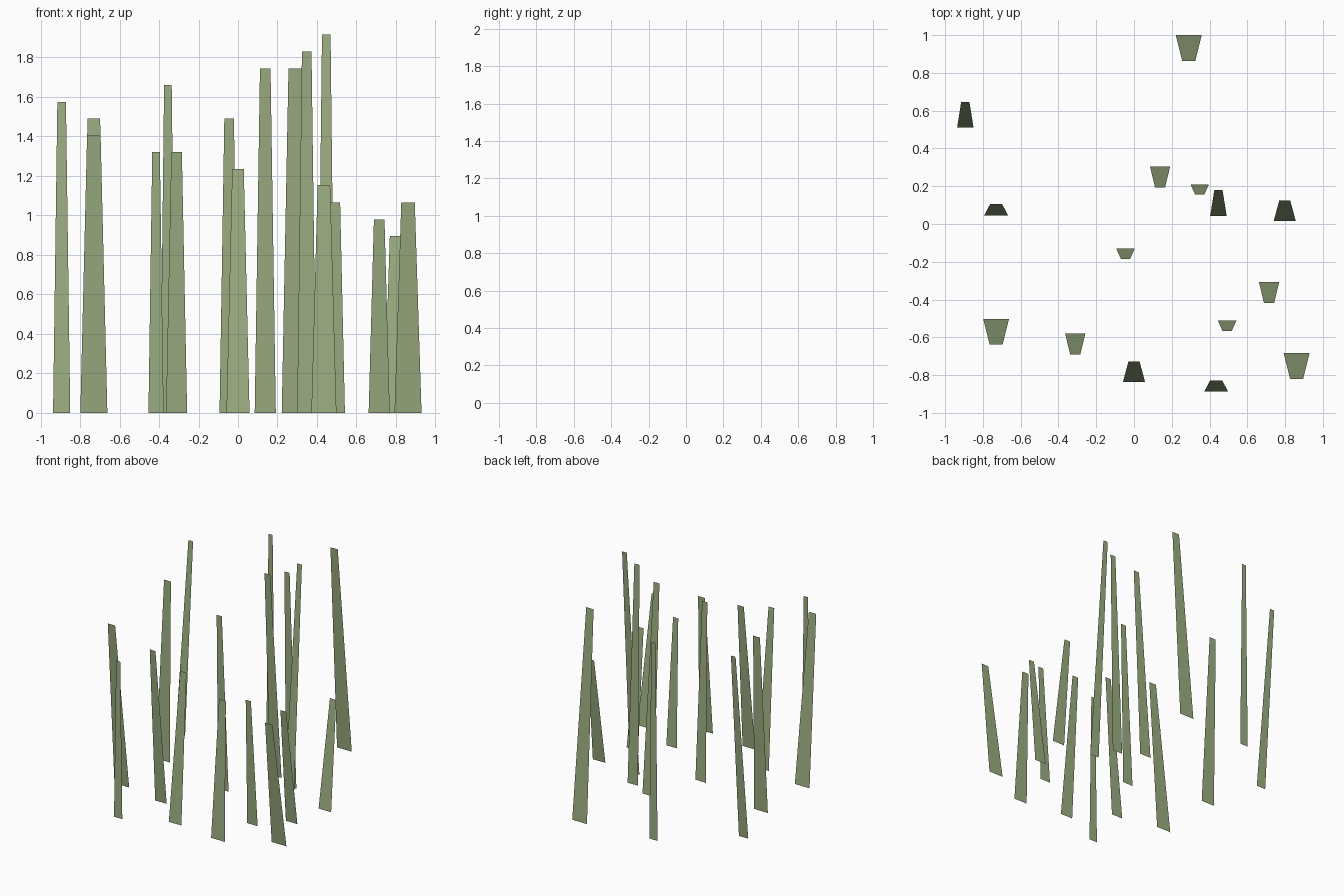
import bpy

# Grass material
mat = bpy.data.materials.new("grass_green")
mat.diffuse_color = (0.33, 0.42, 0.22, 1)

# Blade types: base width -> (forward/back lean of the tip in y)
LEAN = {0.077: 0.0, 0.087: 0.137, 0.097: -0.055, 0.107: -0.111,
        0.117: 0.109, 0.127: 0.06, 0.137: -0.137}

# Blades: x, base y, height, base width
BLADES = [
    (-0.355, 0.94, 1.66, 0.077), (-0.415, -1.00, 1.32, 0.077),
    (-0.893, 0.51, 1.575, 0.087), (0.447, 0.043, 1.915, 0.087),
    (0.348, 0.21, 1.83, 0.097), (-0.045, -0.13, 1.49, 0.097),
    (0.493, -0.512, 1.065, 0.097),
    (0.138, 0.305, 1.745, 0.107), (0.715, -0.308, 0.98, 0.107),
    (-0.311, -0.58, 1.32, 0.107),
    (0.798, 0.015, 0.895, 0.117), (0.0, -0.836, 1.235, 0.117),
    (-0.73, 0.045, 1.49, 0.127), (0.435, -0.888, 1.155, 0.127),
    (0.29, 1.0, 1.745, 0.137), (-0.73, -0.502, 1.405, 0.137),
    (0.861, -0.684, 1.065, 0.137),
]


def grass_blade(i, x, y, h, w):
    """Flat strip tapering to half its width, tip leaning in y."""
    ty = y + LEAN[w]
    verts = [(x - w / 2, y, 0), (x + w / 2, y, 0),
             (x + w / 4, ty, h), (x - w / 4, ty, h)]
    me = bpy.data.meshes.new(f"grass_blade_{i:02d}")
    me.from_pydata(verts, [], [(0, 1, 2, 3)])
    me.materials.append(mat)
    ob = bpy.data.objects.new(me.name, me)
    bpy.context.collection.objects.link(ob)


for i, blade in enumerate(BLADES, 1):
    grass_blade(i, *blade)
